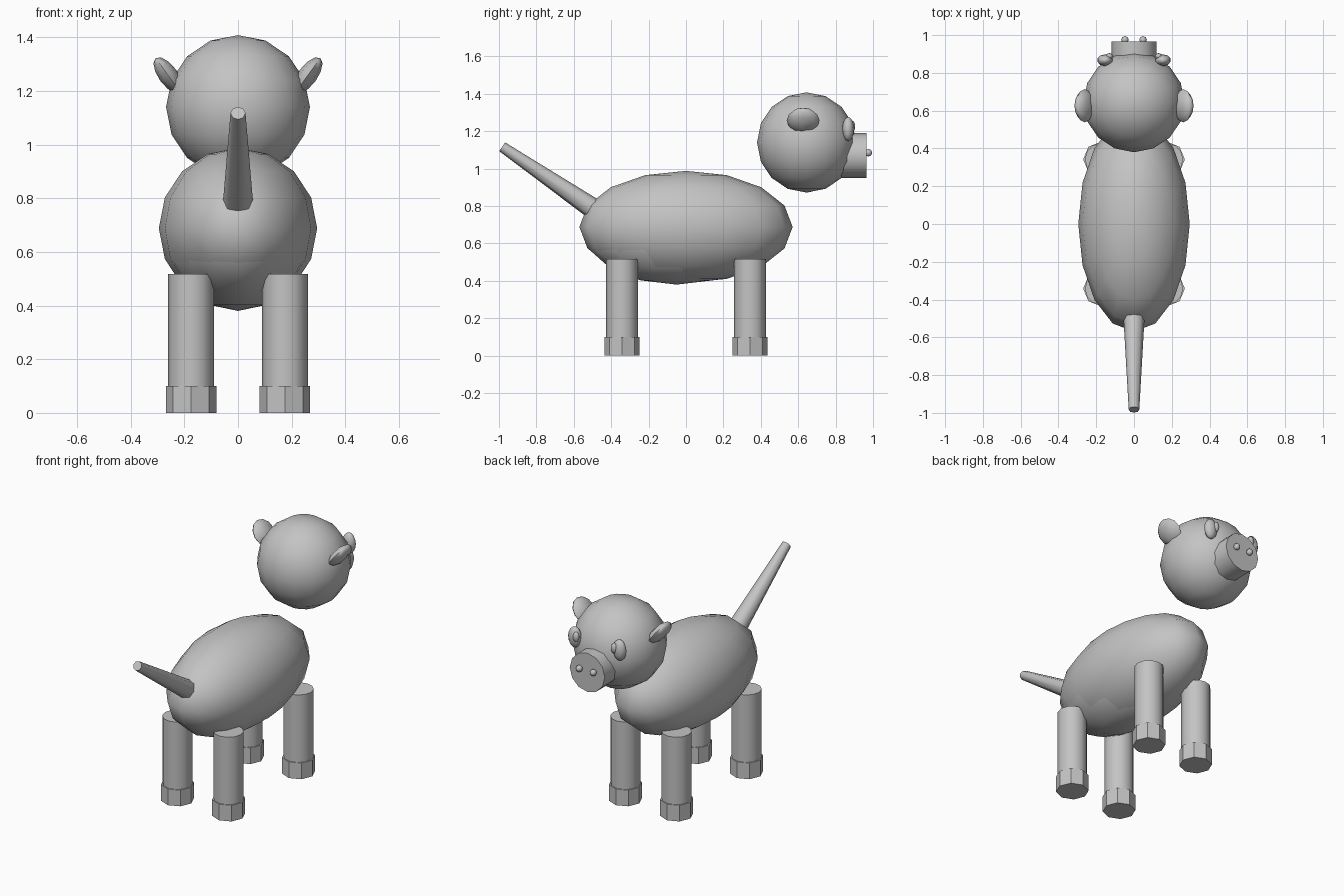
import bpy, math
from mathutils import Vector

if "Cube" in bpy.data.objects:
    bpy.data.objects.remove(bpy.data.objects["Cube"])

gray = bpy.data.materials.new("plain gray")
gray.diffuse_color = (0.55, 0.55, 0.55, 1)
gray.use_nodes = True
gray.node_tree.nodes["Principled BSDF"].inputs["Base Color"].default_value = gray.diffuse_color


def finish(name, smooth=True):
    ob = bpy.context.object
    ob.name = name
    ob.data.materials.append(gray)
    bpy.ops.object.transform_apply(location=False, rotation=False, scale=True)
    if smooth:
        bpy.ops.object.shade_smooth_by_angle(angle=math.radians(50))
    return ob


def ball(name, loc, radii, seg=16, rings=8, rot=(0, 0, 0)):
    bpy.ops.mesh.primitive_uv_sphere_add(segments=seg, ring_count=rings, radius=1,
                                         location=loc, rotation=rot)
    bpy.context.object.scale = radii
    return finish(name)


def rod(name, a, b, r1, r2, sides=8, smooth=True):
    a, b = Vector(a), Vector(b)
    d = b - a
    bpy.ops.mesh.primitive_cone_add(vertices=sides, radius1=r1, radius2=r2, depth=d.length,
                                    location=(a + b) / 2,
                                    rotation=d.to_track_quat('Z', 'Y').to_euler())
    return finish(name, smooth)


# Torso, with a slightly offset belly shell showing underneath
ball("body", (0, 0, 0.688), (0.295, 0.57, 0.3))
ball("belly", (0, -0.05, 0.675), (0.278, 0.5, 0.295))

# Legs and hooves
for side, x in (("left", -0.175), ("right", 0.175)):
    for end, y in (("rear", -0.342), ("fore", 0.342)):
        rod(f"{end}_leg_{side}", (x, y, 0.005), (x, y, 0.517), 0.085, 0.085, 12)
        rod(f"{end}_hoof_{side}", (x, y, 0), (x, y, 0.1), 0.094, 0.094, 8, False)

# Head and snout
ball("head", (0, 0.645, 1.14), (0.268, 0.265, 0.268))
rod("snout", (0, 0.78, 1.07), (0, 0.965, 1.07), 0.12, 0.12, 12)

# Paired facial features
for side, s in (("left", -1), ("right", 1)):
    ball(f"nostril_{side}", (s * 0.048, 0.975, 1.085), (0.02, 0.02, 0.02), 8, 6)
    ball(f"eye_{side}", (s * 0.153, 0.867, 1.212), (0.042, 0.031, 0.064), 10, 8)
    ball(f"pupil_{side}", (s * 0.13, 0.888, 1.225), (0.02, 0.017, 0.032), 8, 6)
    ball(f"ear_{side}", (s * 0.26, 0.626, 1.258), (0.036, 0.088, 0.08), 8, 6,
         (0, s * math.radians(36), 0))

# Tail
rod("tail", (0, -0.495, 0.785), (0, -0.983, 1.117), 0.056, 0.028, 8)
